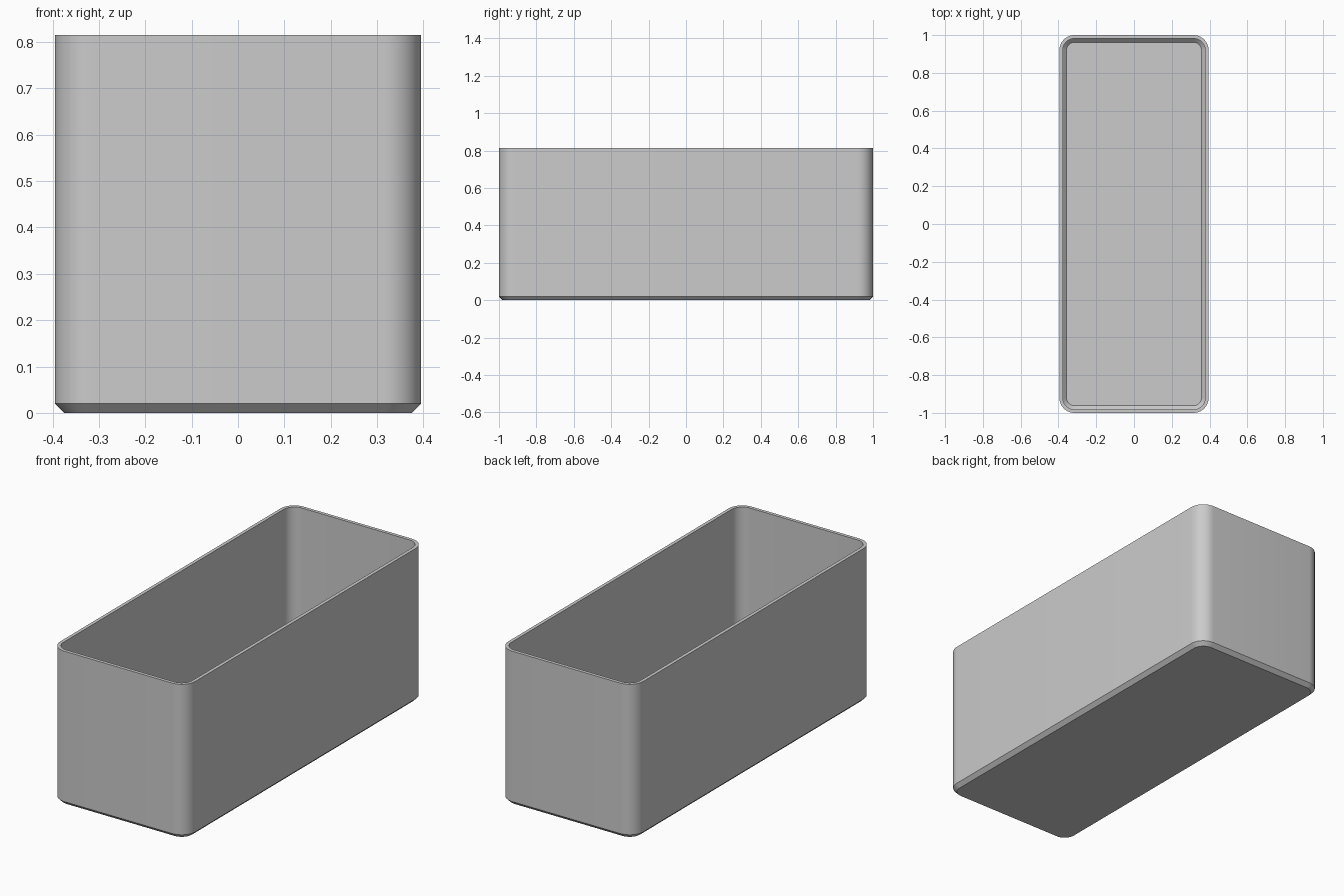
import bpy, bmesh, math

cube = bpy.data.objects.get("Cube")
if cube:
    bpy.data.objects.remove(cube, do_unlink=True)

HALF_X, HALF_Y, HEIGHT = 0.395, 1.0, 0.815
RADIUS, STEPS = 0.08, 12
WALL, CHAMFER, FLOOR = 0.018, 0.02, 0.02

grey = bpy.data.materials.new("plain grey")
grey.use_nodes = True
colour = (0.6, 0.6, 0.6, 1)
grey.diffuse_color = colour
grey.node_tree.nodes["Principled BSDF"].inputs["Base Color"].default_value = colour


def ring(bm, inset, z):
    """Rounded rectangle of vertices, shrunk by inset."""
    r = RADIUS - inset
    verts = []
    for i, (sx, sy) in enumerate([(1, 1), (-1, 1), (-1, -1), (1, -1)]):
        for s in range(STEPS + 1):
            a = math.pi / 2 * (i + s / STEPS)
            verts.append(bm.verts.new((sx * (HALF_X - RADIUS) + r * math.cos(a),
                                       sy * (HALF_Y - RADIUS) + r * math.sin(a), z)))
    return verts


# Open box: underside, outer chamfer, outer wall, rim, inner wall, inner chamfer, floor
bm = bmesh.new()
section = [(CHAMFER, 0), (0, CHAMFER), (0, HEIGHT), (WALL, HEIGHT),
           (WALL, FLOOR + CHAMFER), (WALL + CHAMFER, FLOOR)]
rings = [ring(bm, inset, z) for inset, z in section]
for low, high in zip(rings, rings[1:]):
    n = len(low)
    for i in range(n):
        j = (i + 1) % n
        bm.faces.new((low[i], low[j], high[j], high[i]))
bm.faces.new(rings[0][::-1])
bm.faces.new(rings[-1])
bmesh.ops.recalc_face_normals(bm, faces=bm.faces)

mesh = bpy.data.meshes.new("open_box")
bm.to_mesh(mesh)
bm.free()
mesh.materials.append(grey)
box = bpy.data.objects.new("open_box", mesh)
bpy.context.collection.objects.link(box)

# Smooth corners, sharp rim and chamfer edges
bpy.ops.object.select_all(action="DESELECT")
box.select_set(True)
bpy.context.view_layer.objects.active = box
bpy.ops.object.shade_smooth_by_angle(angle=math.radians(30))
